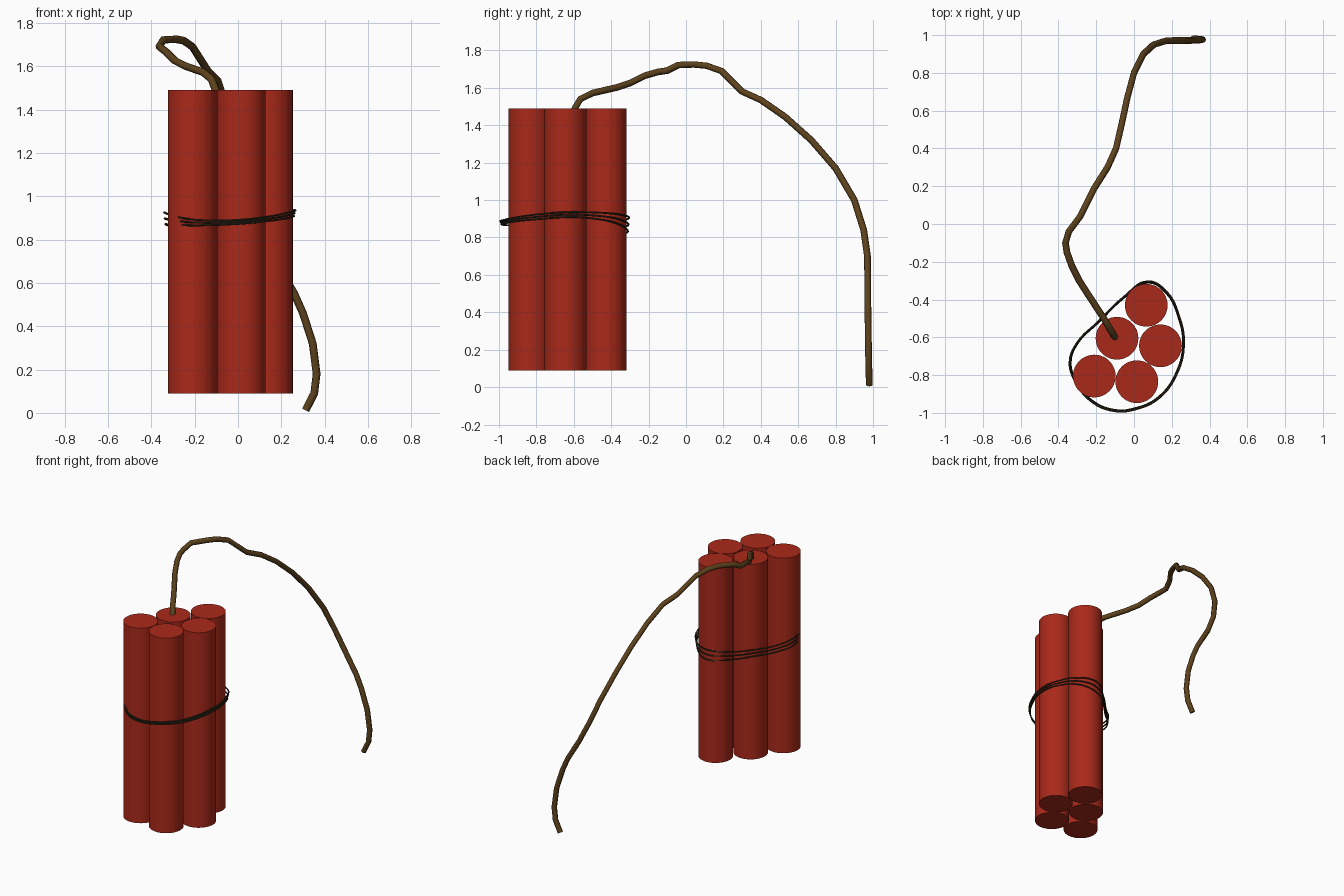
import bpy
import math

if "Cube" in bpy.data.objects:
    bpy.data.objects.remove(bpy.data.objects["Cube"])


def material(name, rgb):
    m = bpy.data.materials.new(name)
    m.diffuse_color = (*rgb, 1)
    m.use_nodes = True
    m.node_tree.nodes["Principled BSDF"].inputs["Base Color"].default_value = m.diffuse_color
    return m


def tube(name, points, radius, mat, closed=False, kind='POLY', sides=2):
    """Round tube along a path, turned into a smooth mesh."""
    cu = bpy.data.curves.new(name, 'CURVE')
    cu.dimensions = '3D'
    cu.bevel_depth = radius
    cu.bevel_resolution = sides
    cu.use_fill_caps = not closed
    cu.resolution_u = 5
    sp = cu.splines.new(kind)
    if kind == 'BEZIER':
        sp.bezier_points.add(len(points) - 1)
        for bp, p in zip(sp.bezier_points, points):
            bp.co = p
            bp.handle_left_type = bp.handle_right_type = 'AUTO'
    else:
        sp.points.add(len(points) - 1)
        for pt, p in zip(sp.points, points):
            pt.co = (*p, 1)
    sp.use_cyclic_u = closed
    ob = bpy.data.objects.new(name, cu)
    bpy.context.collection.objects.link(ob)
    bpy.ops.object.select_all(action='DESELECT')
    bpy.context.view_layer.objects.active = ob
    ob.select_set(True)
    bpy.ops.object.convert(target='MESH')
    ob = bpy.context.object
    ob.data.materials.clear()
    ob.data.materials.append(mat)
    bpy.ops.object.shade_smooth_by_angle(angle=math.radians(50))
    return ob


red = material("red_paper", (0.40, 0.022, 0.010))
brown = material("fuse_cord", (0.11, 0.055, 0.012))
dark = material("dark_wire", (0.035, 0.025, 0.012))

# Bundle of five sticks
sticks = [(0.065, -0.43), (-0.09, -0.605), (0.14, -0.645),
          (-0.21, -0.805), (0.015, -0.835)]
for i, (x, y) in enumerate(sticks):
    bpy.ops.mesh.primitive_cylinder_add(vertices=48, radius=0.113, depth=1.4,
                                        location=(x, y, 0.79))
    ob = bpy.context.object
    ob.name = f"stick_{i + 1}"
    ob.data.materials.append(red)
    bpy.ops.object.shade_smooth_by_angle(angle=math.radians(40))

# Fuse: rises from the middle stick, arches back and hangs down
fuse = [(-0.10, -0.60, 1.48), (-0.122, -0.565, 1.54), (-0.16, -0.50, 1.572),
        (-0.245, -0.37, 1.602), (-0.29, -0.30, 1.625), (-0.33, -0.22, 1.665),
        (-0.355, -0.15, 1.685), (-0.363, -0.10, 1.692), (-0.345, -0.04, 1.722),
        (-0.285, 0.04, 1.725), (-0.25, 0.11, 1.718), (-0.21, 0.19, 1.69),
        (-0.14, 0.30, 1.58), (-0.095, 0.40, 1.535), (-0.065, 0.53, 1.445),
        (-0.035, 0.67, 1.32), (0.0, 0.80, 1.17), (0.05, 0.90, 1.00),
        (0.105, 0.95, 0.84), (0.17, 0.97, 0.70), (0.26, 0.972, 0.55),
        (0.30, 0.972, 0.46), (0.345, 0.974, 0.32), (0.363, 0.976, 0.18),
        (0.352, 0.978, 0.09), (0.312, 0.98, 0.012)]
tube("fuse", fuse, 0.018, brown)

# Binding wire: three loose turns, each (x, y, mean z, spread of the turns)
loop = [(0.07, -0.307, 0.868, 0.037), (0.17, -0.36, 0.898, 0.025),
        (0.24, -0.50, 0.918, 0.016), (0.262, -0.63, 0.922, 0.013),
        (0.23, -0.78, 0.912, 0.013), (0.13, -0.92, 0.895, 0.010),
        (0.0, -0.98, 0.882, 0.009), (-0.10, -0.988, 0.878, 0.010),
        (-0.22, -0.94, 0.880, 0.014), (-0.31, -0.83, 0.892, 0.022),
        (-0.338, -0.73, 0.898, 0.028), (-0.30, -0.63, 0.885, 0.025),
        (-0.19, -0.52, 0.862, 0.024), (-0.05, -0.385, 0.855, 0.030)]
for turn in (-1, 0, 1):
    s = 1 + 0.010 * turn
    path = [(-0.04 + (x + 0.04) * s, -0.65 + (y + 0.65) * s, z + d * turn)
            for x, y, z, d in loop]
    tube(f"wire_turn_{turn + 2}", path, 0.005, dark, True, 'BEZIER', 1)
